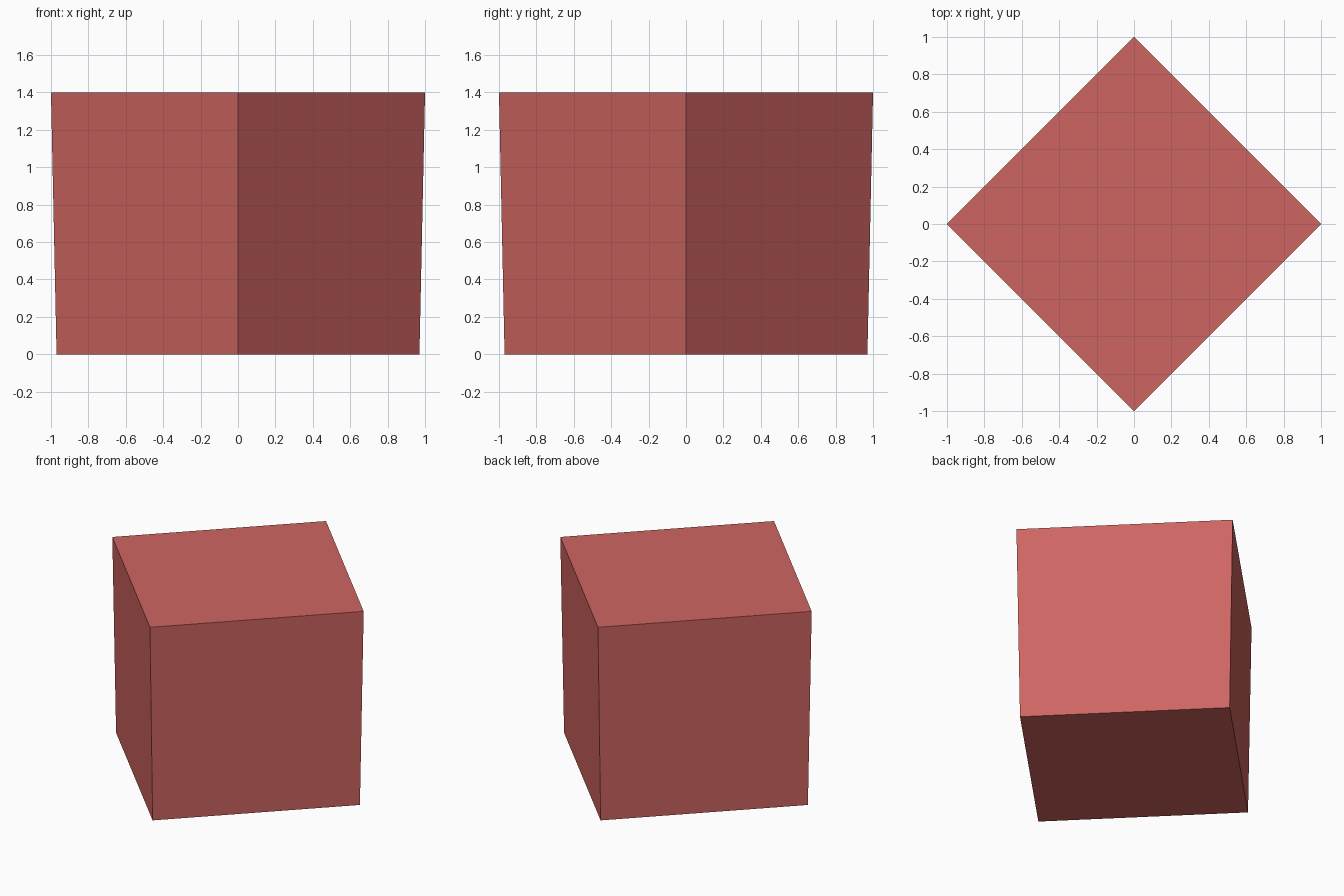
import bpy
import bmesh
from mathutils import Matrix

# Remove the default cube
default = bpy.data.objects.get("Cube")
if default:
    bpy.data.objects.remove(default, do_unlink=True)

HEIGHT = 1.4
TOP_RADIUS = 1.0
BOTTOM_RADIUS = 0.97


def make_material(name, rgb):
    mat = bpy.data.materials.new(name)
    mat.use_nodes = True
    color = (*rgb, 1.0)
    mat.diffuse_color = color
    mat.node_tree.nodes["Principled BSDF"].inputs["Base Color"].default_value = color
    return mat


# Slightly tapered square block, with its corners on the x and y axes
bm = bmesh.new()
bmesh.ops.create_cone(
    bm, cap_ends=True, segments=4,
    radius1=BOTTOM_RADIUS, radius2=TOP_RADIUS, depth=HEIGHT,
    matrix=Matrix.Translation((0, 0, HEIGHT / 2)),
)
bmesh.ops.recalc_face_normals(bm, faces=bm.faces)
mesh = bpy.data.meshes.new("tapered_block")
bm.to_mesh(mesh)
bm.free()

block = bpy.data.objects.new("tapered_block", mesh)
bpy.context.collection.objects.link(block)
mesh.materials.append(make_material("soft red", (0.62, 0.13, 0.12)))
